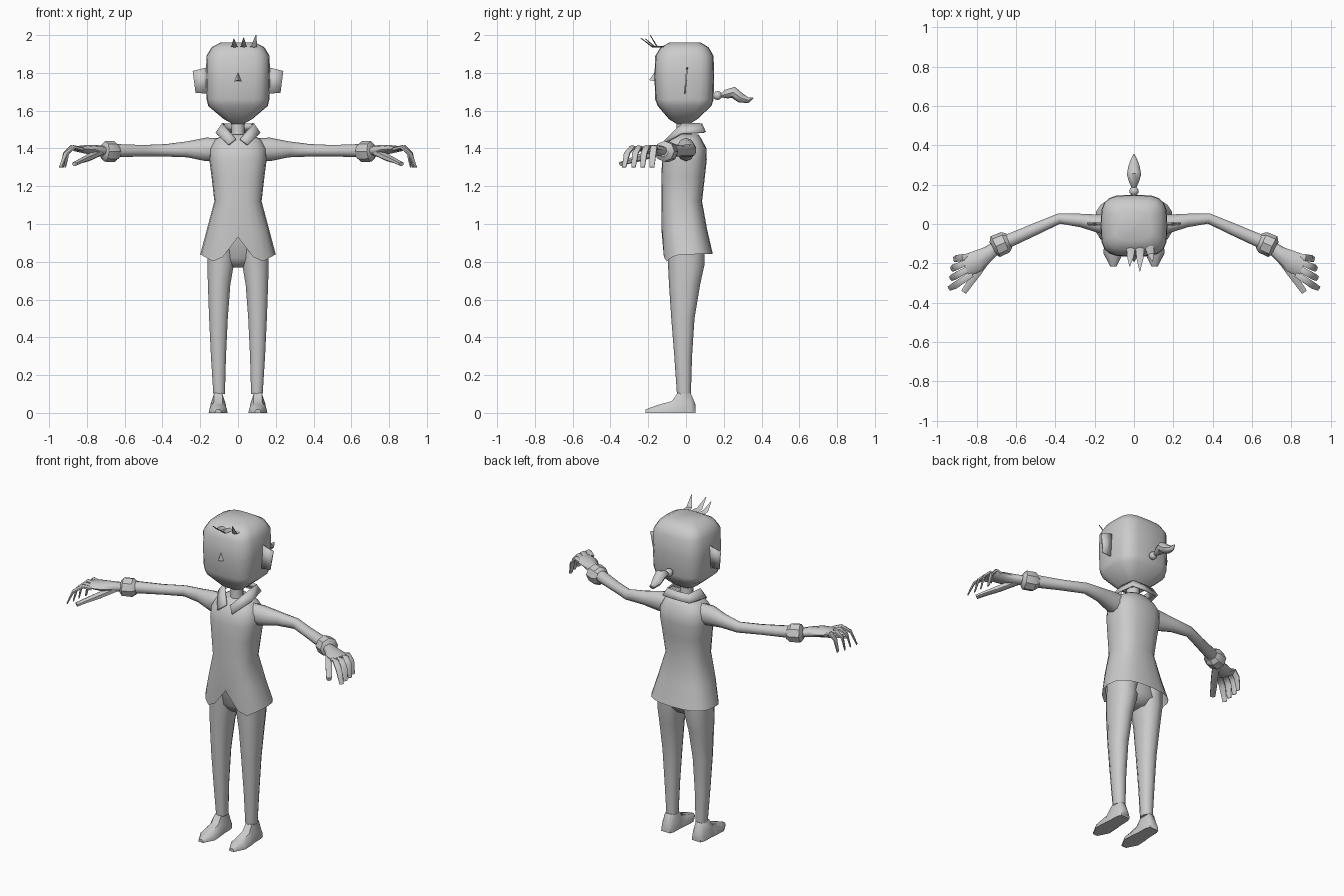
import bpy, bmesh, math
from mathutils import Vector

clay = bpy.data.materials.new("grey clay")
clay.diffuse_color = (0.6, 0.6, 0.6, 1)


def finish(name, bm, mirror=False, thick=0, angle=45):
    bmesh.ops.recalc_face_normals(bm, faces=bm.faces)
    me = bpy.data.meshes.new(name)
    bm.to_mesh(me)
    bm.free()
    me.materials.append(clay)
    ob = bpy.data.objects.new(name, me)
    bpy.context.collection.objects.link(ob)
    bpy.ops.object.select_all(action='DESELECT')
    ob.select_set(True)
    bpy.context.view_layer.objects.active = ob
    bpy.ops.object.shade_smooth_by_angle(angle=math.radians(angle))
    if thick:
        s = ob.modifiers.new("thickness", 'SOLIDIFY')
        s.thickness, s.offset = thick, 0
    if mirror:
        ob.modifiers.new("mirror", 'MIRROR')
    return ob


def skin(rings, caps=(True, True)):
    """Join equal rings of points into a tube."""
    bm = bmesh.new()
    vs = [[bm.verts.new(p) for p in r] for r in rings]
    n = len(vs[0])
    for a, b in zip(vs, vs[1:]):
        for i in range(n):
            j = (i + 1) % n
            bm.faces.new((a[i], a[j], b[j], b[i]))
    if caps[0]:
        bm.faces.new(vs[0])
    if caps[1]:
        bm.faces.new(vs[-1])
    return bm


def unit(i, n, p):
    """Point on a rounded square; larger p is boxier. Starts at the front."""
    a = 2 * math.pi * i / n - math.pi / 2
    c, s = math.cos(a), math.sin(a)
    f = lambda v: math.copysign(abs(v) ** (2 / p), v) if abs(v) > 1e-6 else 0
    return f(c), f(s)


def column(rows, n=16, p=2.0):
    """Rings from rows of z, x min, x max, y min, y max."""
    out = []
    for z, x0, x1, y0, y1 in rows:
        out.append([Vector(((x0 + x1) / 2 + (x1 - x0) / 2 * u,
                            (y0 + y1) / 2 + (y1 - y0) / 2 * v, z))
                    for u, v in (unit(i, n, p) for i in range(n))])
    return out


def limb(rows, n=8, p=2.0):
    """Rings along a path from rows of x, y, z, half width, half height."""
    pts = [Vector(r[:3]) for r in rows]
    whole = pts[-1] - pts[0]
    out = []
    for k, r in enumerate(rows):
        t = (pts[min(k + 1, len(pts) - 1)] - pts[max(k - 1, 0)]).normalized()
        flat = Vector((t.x, t.y, 0))
        if flat.length < 0.5:
            flat = Vector((whole.x, whole.y, 0))
        side = flat.normalized().cross(Vector((0, 0, 1)))
        up = side.cross(t).normalized()
        out.append([pts[k] + side * u * r[3] + up * v * r[4]
                    for u, v in (unit(i, n, p) for i in range(n))])
    return out


# Head, a rounded box
finish("head", skin(column([
    (1.53, -.03, .03, -.05, .02), (1.555, -.075, .075, -.09, .06),
    (1.625, -.158, .158, -.15, .135), (1.66, -.166, .166, -.163, .146),
    (1.78, -.17, .17, -.167, .149), (1.89, -.167, .167, -.163, .146),
    (1.935, -.14, .14, -.135, .12), (1.962, -.09, .09, -.085, .075)], 20, 3.6)), angle=60)

# Nose, a small wedge
bm = bmesh.new()
v = [bm.verts.new(c) for c in ((0, -.162, 1.81), (-.02, -.162, 1.755),
                               (.02, -.162, 1.755), (0, -.195, 1.762))]
for f in ((0, 1, 3), (0, 3, 2), (1, 2, 3)):
    bm.faces.new([v[i] for i in f])
finish("nose", bm, angle=80)

# Ears, thin flat plates
bm = bmesh.new()
bm.faces.new([bm.verts.new(c) for c in ((.16, .006, 1.83), (.24, .004, 1.81),
                                        (.225, -.006, 1.695), (.16, -.006, 1.69))])
finish("ears", bm, True, .008)

# Ponytail with its tie
bm = bmesh.new()
bmesh.ops.create_icosphere(bm, subdivisions=2, radius=.024)
bmesh.ops.translate(bm, vec=(0, .167, 1.68), verts=bm.verts)
finish("hair_tie", bm)
finish("ponytail", skin(limb([
    (0, .185, 1.68, .012, .01), (0, .215, 1.688, .026, .024),
    (0, .25, 1.697, .036, .03), (0, .29, 1.667, .03, .026),
    (0, .33, 1.655, .016, .015), (0, .355, 1.668, .003, .003)])))

# Forelock of three curved flat spikes
for k, (bx, tx, ty, tz) in enumerate(((-.015, -.022, -.215, 1.98),
                                      (.03, .03, -.24, 1.985), (.075, .095, -.19, 2.0))):
    mx, my = (bx + tx) / 2, (-.115 + ty) / 2
    finish("forelock_%d" % (k + 1), skin(limb([
        (bx, -.10, 1.94, .024, .004), (mx, my, 1.938, .017, .004),
        (tx, ty, tz, .002, .002)], 4)))

# Neck
finish("neck", skin(column([(1.42, -.05, .05, -.06, .05), (1.47, -.035, .035, -.05, .03),
                            (1.56, -.036, .036, -.05, .03)], 10)))

# Folded collar
top = [(0, .08, 1.53), (.07, .075, 1.53), (.08, -.02, 1.53), (.012, -.095, 1.45)]
low = [(0, .10, 1.485), (.09, .095, 1.485), (.115, -.025, 1.48), (.05, -.13, 1.42)]
bm = bmesh.new()
a, b = [[bm.verts.new(c) for c in row] for row in (top, low)]
for i in range(3):
    bm.faces.new((a[i], a[i + 1], b[i + 1], b[i]))
finish("collar", bm, True, .012, 30)

# Shirt body, hem notched at the front
rings = column([
    (.84, -.2, .2, -.122, .142), (.97, -.165, .165, -.13, .112), (1.12, -.125, .125, -.13, .085),
    (1.25, -.14, .14, -.13, .1), (1.34, -.152, .152, -.127, .11), (1.40, -.15, .15, -.118, .108),
    (1.445, -.125, .125, -.09, .085), (1.475, -.075, .075, -.06, .065)], 20, 2.6)
for q in rings[0]:
    x = abs(q.x)
    if q.y < .02:
        q.z = .93 - 1.3 * x if x < .11 else .79 + (x - .11) * .55
finish("shirt", skin(rings, (False, True)), angle=60)

# Sleeves and cuffs
finish("sleeves", skin(limb([
    (.09, 0, 1.395, .05, .06), (.17, 0, 1.395, .05, .062), (.27, .018, 1.395, .036, .042),
    (.38, .028, 1.39, .028, .033), (.50, -.025, 1.388, .032, .03),
    (.67, -.1, 1.388, .037, .036)], 10)), True, angle=60)
finish("cuffs", skin(limb([
    (.635, -.085, 1.385, .04, .038), (.655, -.093, 1.383, .056, .056),
    (.705, -.115, 1.385, .058, .055), (.72, -.122, 1.387, .034, .032)], 8)), True, angle=35)

# Palms, thumbs and drooping fingers
finish("palms", skin(limb([
    (.69, -.11, 1.385, .03, .024), (.74, -.15, 1.39, .038, .027),
    (.80, -.19, 1.395, .055, .024), (.86, -.215, 1.398, .056, .014)], 8)), True, angle=60)
finish("thumbs", skin(limb([
    (.73, -.155, 1.38, .022, .02), (.79, -.24, 1.352, .022, .02),
    (.83, -.295, 1.335, .02, .014), (.865, -.345, 1.318, .017, .012)], 6)), True, angle=60)
fingers = [(.84, -.165, .9, -.175, .915, -.18), (.85, -.195, .915, -.222, .928, -.23),
           (.845, -.23, .915, -.268, .932, -.278), (.825, -.255, .91, -.312, .94, -.328)]
for k, (x0, y0, x1, y1, x2, y2) in enumerate(fingers):
    finish("finger_%d" % (k + 1), skin(limb([
        (x0, y0, 1.395, .018, .012), ((x0 + x1) / 2, (y0 + y1) / 2, 1.407, .019, .011),
        (x1, y1, 1.375, .02, .008), (x2, y2, 1.30, .014, .004)], 6)), True, angle=60)

# Trousers: hips and legs
finish("hips", skin(column([(.77, -.05, .05, -.045, .06), (.82, -.14, .14, -.085, .095),
                            (.95, -.14, .14, -.1, .085)], 14, 2.5)), angle=60)
finish("legs", skin(column([
    (.10, .068, .132, -.048, .026), (.30, .062, .145, -.062, .032),
    (.50, .052, .155, -.078, .045), (.68, .038, .162, -.09, .075),
    (.78, .02, .165, -.095, .097), (.88, .01, .165, -.1, .1)], 10, 2.4)), True, angle=60)

# Shoes: heel to toe, flat soles
shoe = []
for y, w, h in ((.05, .03, .045), (.025, .04, .105), (-.045, .042, .105),
                (-.075, .046, .062), (-.15, .05, .042), (-.215, .016, .018)):
    shoe.append([Vector((.105 + w * sx, y, h * t)) for sx, t in
                 ((-1, 0), (-.92, .5), (-.5, 1), (.5, 1), (.92, .5), (1, 0))])
finish("shoes", skin(shoe), True, angle=50)
